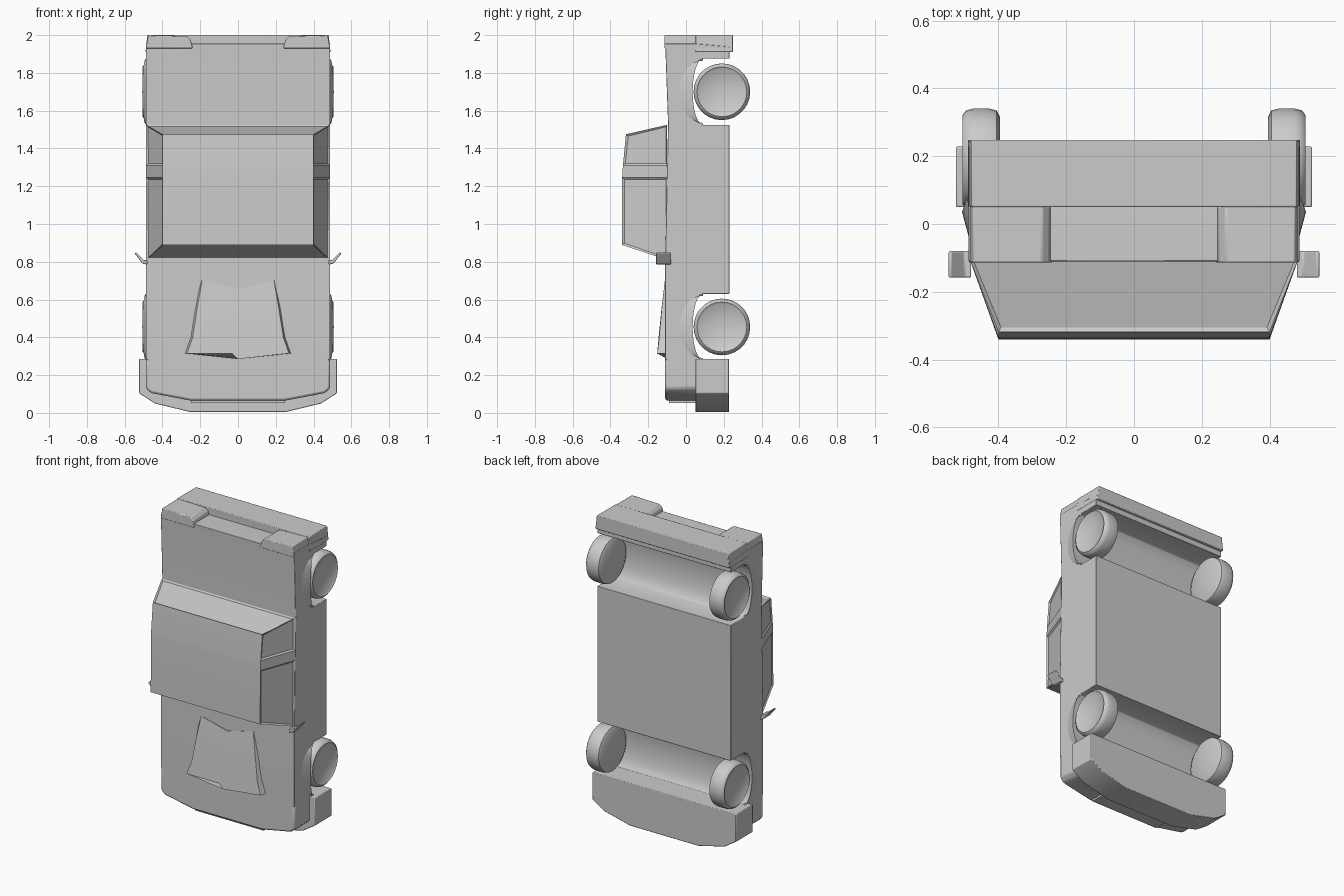
import bpy, bmesh, math
from mathutils import Vector

cube = bpy.data.objects.get("Cube")
if cube:
    bpy.data.objects.remove(cube, do_unlink=True)

GREY = (0.6, 0.6, 0.6, 1)
paint = bpy.data.materials.new("plain grey")
paint.use_nodes = True
paint.diffuse_color = GREY
paint.node_tree.nodes["Principled BSDF"].inputs["Base Color"].default_value = GREY


def finish(name, bm, bevel=0, segments=2, angle=30):
    """Turn a bmesh into a painted, softly shaded object."""
    bmesh.ops.recalc_face_normals(bm, faces=bm.faces)
    mesh = bpy.data.meshes.new(name)
    bm.to_mesh(mesh)
    bm.free()
    mesh.materials.append(paint)
    ob = bpy.data.objects.new(name, mesh)
    bpy.context.collection.objects.link(ob)
    if bevel:
        mod = ob.modifiers.new("soft edges", "BEVEL")
        mod.width, mod.segments, mod.limit_method = bevel, segments, "ANGLE"
    bpy.ops.object.select_all(action="DESELECT")
    ob.select_set(True)
    bpy.context.view_layer.objects.active = ob
    bpy.ops.object.shade_smooth_by_angle(angle=math.radians(angle))
    return ob


def prism(name, outline, place, lo, hi, **kw):
    """Extrude a 2D outline from lo to hi; place(a, b, depth) gives the 3D point."""
    bm = bmesh.new()
    ends = [[bm.verts.new(place(a, b, d)) for a, b in outline] for d in (lo, hi)]
    for end in ends:
        bm.faces.new(end)
    n = len(outline)
    for i in range(n):
        j = (i + 1) % n
        bm.faces.new((ends[0][i], ends[0][j], ends[1][j], ends[1][i]))
    return finish(name, bm, **kw)


def loft(rows):
    """Skin open rows of points, closing both ends and the underside."""
    bm = bmesh.new()
    vs = [[bm.verts.new(p) for p in row] for row in rows]
    n = len(vs[0])
    for a, b in zip(vs, vs[1:]):
        for i in range(n):
            j = (i + 1) % n
            bm.faces.new((a[i], a[j], b[j], b[i]))
    bm.faces.new(vs[0])
    bm.faces.new(vs[-1])
    bmesh.ops.recalc_face_normals(bm, faces=bm.faces)
    return bm


def side_view(y, z, x):
    return (x, y, z)


def plan(x, z, y):
    return (x, y, z)


def mirrored(half):
    return half + [(-x, z) for x, z in reversed(half)]


AXLES = (0.455, 1.70)
WHEEL_Y = 0.19


def arch(mid, r=0.165):
    """Wheel opening, from the nose side to the tail side."""
    pts = [(0.23, mid - r - 0.01)]
    for i in range(13):
        t = math.pi * i / 12
        pts.append((WHEEL_Y - 0.1 - 0.055 * math.sin(t), mid - (r + 0.01) * math.cos(t)))
    return pts + [(0.23, mid + r + 0.01)]


# Main body with both wheel openings running right across
body = [(-0.11, 0.28), (0.05, 0.28)] + arch(AXLES[0])[1:] + arch(AXLES[1])
body += [(0.23, 1.94), (0.05, 1.955), (-0.11, 1.955), (-0.095, 1.53), (-0.11, 0.8)]
prism("main_body", body, side_view, -0.488, 0.488, bevel=0.006)

# Nose, grille lip and front bumper
nose = mirrored([(0.488, 0.3), (0.488, 0.13), (0.46, 0.105), (0.25, 0.065)])
prism("nose", nose, plan, -0.11, 0.06, bevel=0.012)
lip = mirrored([(0.25, 0.1), (0.25, 0.053)])
prism("grille", lip, plan, -0.09, 0.05)
bumper = mirrored([(0.525, 0.285), (0.525, 0.105), (0.44, 0.05), (0.25, 0.004)])
prism("front_bumper", bumper, plan, 0.05, 0.228, bevel=0.004)

# Rear bumper and the two tail light blocks beside the recessed panel
tail = mirrored([(0.49, 1.91), (0.48, 2.0)])
prism("rear_bumper", tail, plan, 0.05, 0.248, bevel=0.004)
for side, label in ((1, "left"), (-1, "right")):
    block = [(0.24 * side, 1.93), (0.25 * side, 1.975), (0.27 * side, 1.995),
             (0.475 * side, 2.0), (0.488 * side, 1.93)]
    prism(label + "_tail_light", block, plan, -0.114, 0.052, bevel=0.005)

# Cabin: sloping sides, windscreen and rear window, all with inset glass
rows = []
for base_z, roof_z, roof_y in ((0.81, 0.89, -0.34), (1.245, 1.245, -0.338),
                               (1.31, 1.31, -0.334), (1.525, 1.475, -0.318)):
    rows.append([(-0.486, -0.1, base_z), (-0.4, roof_y, roof_z),
                 (0.4, roof_y, roof_z), (0.486, -0.1, base_z)])
bm = loft(rows)
bm.normal_update()
glass = []
for f in bm.faces:
    c = f.calc_center_median()
    on_side = abs(f.normal.x) > 0.6 and not 1.25 < c.z < 1.3
    on_end = abs(f.normal.z) > 0.6
    if on_side or on_end:
        glass.append(f)
bmesh.ops.inset_individual(bm, faces=glass, thickness=0.014, depth=-0.008)
finish("cabin", bm, angle=20)

# Raised hood scoop with a notched rear edge
rows = []
for half, z_side, z_mid, y in ((0.19, 0.7, 0.655, -0.112), (0.215, 0.56, 0.54, -0.128),
                               (0.24, 0.4, 0.4, -0.142), (0.27, 0.315, 0.285, -0.152)):
    rows.append([(-half - 0.012, -0.1, z_side), (-half, y, z_side), (0, y - 0.003, z_mid),
                 (half, y, z_side), (half + 0.012, -0.1, z_side), (0, -0.1, z_mid)])
finish("hood_scoop", loft(rows), angle=20)

for side, label in ((1, "left"), (-1, "right")):
    # Door mirror: a small slanted plate
    plate = [(0.48, 0.785), (0.505, 0.79), (0.548, 0.845), (0.54, 0.85), (0.5, 0.81), (0.48, 0.81)]
    prism(label + "_mirror", [(x * side, z) for x, z in plate], plan, -0.158, -0.08, bevel=0.004)

    for mid, end in zip(AXLES, ("front", "rear")):
        # Flared lip round the wheel opening
        bm = bmesh.new()
        previous = None
        for i in range(13):
            t = math.pi * i / 12
            s, c = math.sin(t), math.cos(t)
            z = mid - 0.175 * c
            y = WHEEL_Y - 0.1 - 0.055 * s
            lip_pts = [(0.487, y - 0.075 * s, z + 0.01 * c),
                       (0.488 + 0.019 * s, y, z), (0.44, y, z)]
            ring = [bm.verts.new((x * side, py, pz)) for x, py, pz in lip_pts]
            if previous:
                for k in range(2):
                    bm.faces.new((previous[k], previous[k + 1], ring[k + 1], ring[k]))
            previous = ring
        finish(f"{end}_{label}_flare", bm)

        # Wheel: lathed tyre with a shallow dished hub
        section = [(0.0, 0.395), (0.125, 0.395), (0.145, 0.405), (0.15, 0.425), (0.15, 0.475),
                   (0.145, 0.495), (0.132, 0.505), (0.122, 0.498), (0.05, 0.49), (0.0, 0.482)]
        bm = bmesh.new()
        pts = [bm.verts.new((x * side, WHEEL_Y + r, mid)) for r, x in section]
        edges = [bm.edges.new(pair) for pair in zip(pts, pts[1:])]
        bmesh.ops.spin(bm, geom=pts + edges, cent=(0, WHEEL_Y, mid), axis=(1, 0, 0),
                       angle=math.tau, steps=28, use_merge=True)
        bmesh.ops.remove_doubles(bm, verts=bm.verts, dist=0.0005)
        finish(f"{end}_{label}_wheel", bm, angle=40)
